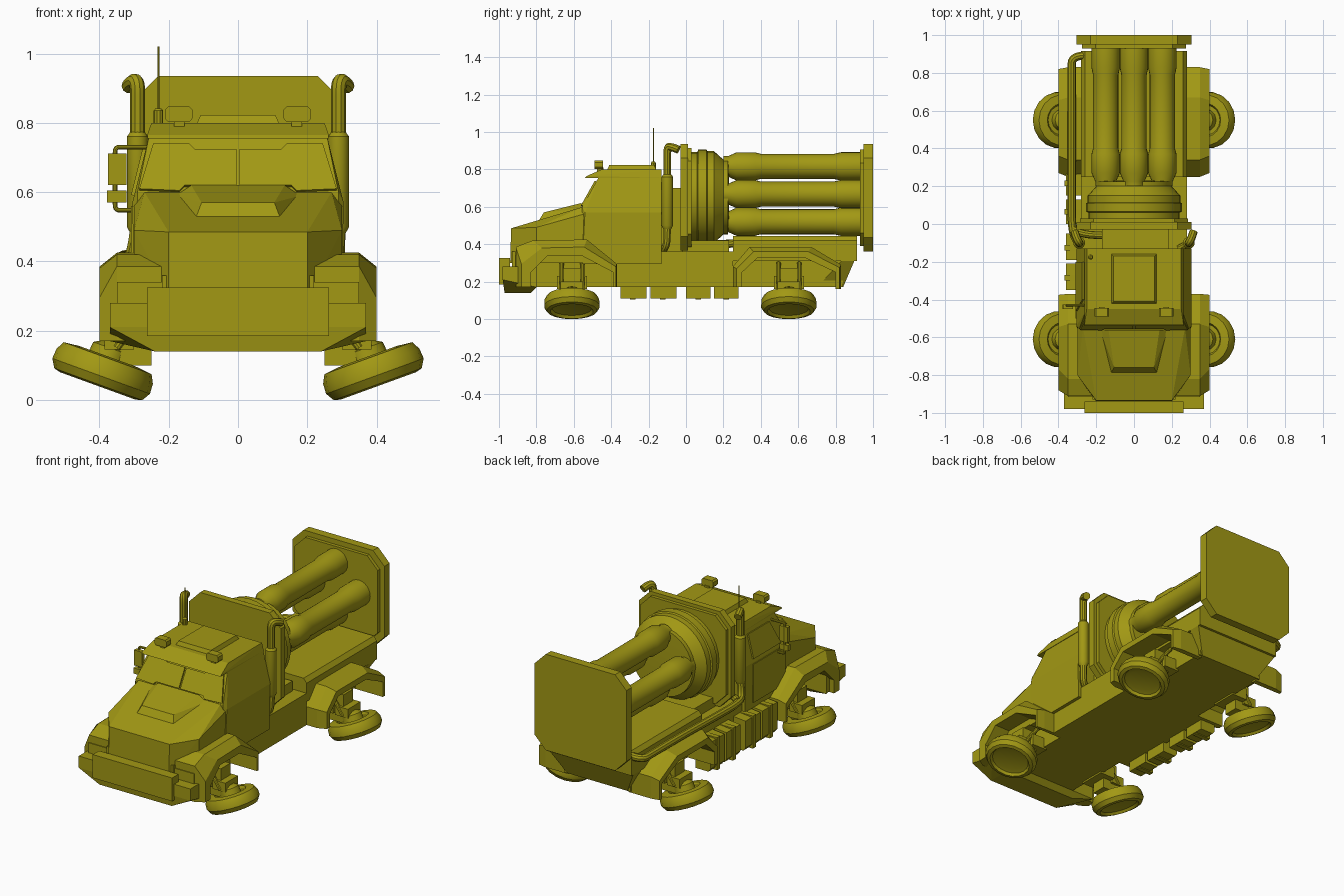
import bpy, bmesh, math
from mathutils import Matrix, Vector

cube = bpy.data.objects.get("Cube")
if cube:
    bpy.data.objects.remove(cube)

olive = bpy.data.materials.new("olive paint")
olive.use_nodes = True
olive.diffuse_color = (0.36, 0.315, 0.007, 1)
olive.node_tree.nodes["Principled BSDF"].inputs["Base Color"].default_value = olive.diffuse_color


def finish(name, bm, smooth=False):
    bmesh.ops.recalc_face_normals(bm, faces=bm.faces)
    mesh = bpy.data.meshes.new(name)
    bm.to_mesh(mesh)
    bm.free()
    if smooth:
        mesh.shade_smooth()
        mesh.set_sharp_from_angle(angle=math.radians(32))
    mesh.materials.append(olive)
    obj = bpy.data.objects.new(name, mesh)
    bpy.context.collection.objects.link(obj)
    return obj


def hull(name, points, mirror=True):
    """Convex solid around the points, optionally mirrored over x."""
    bm = bmesh.new()
    for x, y, z in points:
        bm.verts.new((x, y, z))
        if mirror:
            bm.verts.new((-x, y, z))
    result = bmesh.ops.convex_hull(bm, input=bm.verts)
    loose = set(result["geom_interior"] + result["geom_unused"])
    bmesh.ops.delete(bm, geom=[v for v in loose if isinstance(v, bmesh.types.BMVert)], context="VERTS")
    bmesh.ops.dissolve_limit(bm, angle_limit=math.radians(1), verts=bm.verts, edges=bm.edges)
    return finish(name, bm)


def box(name, xs, ys, zs):
    return hull(name, [(x, y, z) for x in xs for y in ys for z in zs], mirror=False)


def loft(name, rings, smooth=False):
    """Skin closed rings of equal length and cap both ends."""
    bm = bmesh.new()
    rows = [[bm.verts.new(p) for p in ring] for ring in rings]
    count = len(rows[0])
    for a, b in zip(rows, rows[1:]):
        for i in range(count):
            j = (i + 1) % count
            bm.faces.new((a[i], a[j], b[j], b[i]))
    bm.faces.new(rows[0])
    bm.faces.new(rows[-1])
    return finish(name, bm, smooth)


def lathe(name, profile, matrix, sides=24):
    """Spin (radius, height) pairs round the local z axis."""
    turns = [i * math.tau / sides for i in range(sides)]
    return loft(name, [[matrix @ Vector((r * math.cos(a), r * math.sin(a), h)) for a in turns]
                       for r, h in profile], True)


def tube(name, points, radius):
    curve = bpy.data.curves.new(name, "CURVE")
    curve.dimensions = "3D"
    curve.bevel_depth = radius
    curve.bevel_resolution = 3
    curve.use_fill_caps = True
    spline = curve.splines.new("NURBS")
    spline.points.add(len(points) - 1)
    for point, co in zip(spline.points, points):
        point.co = (*co, 1)
    spline.order_u = 3
    spline.use_endpoint_u = True
    spline.resolution_u = 6
    temp = bpy.data.objects.new(name + " path", curve)
    bpy.context.collection.objects.link(temp)
    bpy.context.view_layer.update()
    mesh = bpy.data.meshes.new_from_object(temp.evaluated_get(bpy.context.evaluated_depsgraph_get()))
    bpy.data.objects.remove(temp)
    bm = bmesh.new()
    bm.from_mesh(mesh)
    bpy.data.meshes.remove(mesh)
    return finish(name, bm, True)


def panel(name, ys, half, low, high, cut):
    """Upright plate with clipped corners."""
    return hull(name, [p for y in ys for p in (
        (half, y, low + cut), (half - cut, y, low), (half, y, high - cut), (half - cut, y, high))])


# Chassis, lower body and rear bed
box("chassis", (-.22, .22), (-.93, .84), (.17, .36))
box("lower_body", (-.28, .28), (-.37, .25), (.17, .36))
hull("rear_bed", [(.28, y, z) for y in (.25, .915) for z in (.31, .42)]
     + [(.26, y, .445) for y in (.25, .915)])
hull("rear_valance", [(.28, .83, .31), (.28, .9, .31), (.2, .84, .17), (.2, .7, .17)])

# Hood, cab and roof
hull("hood", [(.27, -.55, .6), (.3, -.55, .56), (.2, -.935, .485), (.2, -.94, .3),
              (.3, -.8, .49), (.3, -.8, .3), (.3, -.5, .3), (.27, -.5, .6)])
hull("hood_scoop", [(.18, -.56, .59), (.135, -.56, .62), (.105, -.76, .57),
                    (.12, -.785, .53), (.18, -.56, .52)])
hull("cab", [(.3, -.555, .295), (.3, -.13, .295), (.305, -.54, .57), (.305, -.13, .57),
             (.29, -.555, .6), (.255, -.46, .77), (.255, -.13, .77)])
hull("roof", [(.262, -.54, .755), (.262, -.53, .765), (.25, -.45, .8), (.25, -.13, .8),
              (.262, -.13, .755)])
hull("roof_hatch", [(.118, y, .8) for y in (-.42, -.16)] + [(.108, y, .823) for y in (-.41, -.17)])
box("cab_rear_box", (-.17, .185), (-.13, -.02), (.34, .7))


# Window panes as thin raised plates
def pane(name, outline, place, offset):
    base = [Vector(place(*p)) for p in outline]
    loft(name, [base, [p + Vector(offset) for p in base]])


for side, label in ((-1, "right"), (1, "left")):
    pane("windshield_" + label,
         [(.005, .615), (.155, .615), (.17, .6), (.285, .605), (.245, .735), (.14, .735), (.125, .72), (.005, .72)],
         lambda x, z: (side * x, -.555 + (z - .6) * .56, z), (0, -.008, .005))
pane("door_window", [(-.46, .59), (-.2, .59), (-.2, .73), (-.4, .73)],
     lambda y, z: (-.305 + (z - .57) * .25, y, z), (-.009, 0, .002))
pane("door_panel", [(-.5, .33), (-.2, .33), (-.2, .56), (-.5, .56)],
     lambda y, z: (-.3, y, z), (-.009, 0, 0))

# Bumper
hull("bumper", [(.37, -.98, .28), (.37, -.98, .21), (.24, -.97, .14), (.24, -.83, .14),
                (.37, -.8, .17), (.37, -.8, .28)])
box("bumper_plate", (-.263, .263), (-1, -.94), (.185, .325))
box("bumper_shelf", (-.35, .35), (-.915, -.8), (.26, .34))

# Fenders: arched bands whose outer edge tapers inward
front_arch = ([(-.91, .17), (-.91, .385), (-.82, .42), (-.53, .425), (-.37, .295), (-.37, .17)],
              [(-.88, .17), (-.88, .295), (-.77, .38), (-.545, .385), (-.375, .28), (-.375, .17)],
              [(-.39, .17), (-.39, .25), (-.56, .34), (-.74, .34), (-.83, .25), (-.83, .17)])
rear_arch = ([(.25, .17), (.25, .28), (.34, .385), (.67, .385), (.83, .29), (.83, .16)],
             [(.27, .17), (.27, .27), (.36, .36), (.655, .36), (.82, .275), (.82, .16)],
             [(.8, .16), (.8, .25), (.64, .325), (.38, .325), (.3, .25), (.3, .17)])

# Folded wheel with hub and suspension
tyre = [(.08, -.025), (.105, -.03), (.115, -.045), (.135, -.04), (.15, -.015), (.148, .015),
        (.135, .04), (.09, .045), (.08, .03)]

for side, label in ((-1, "right"), (1, "left")):
    for end, arch, mid in (("front", front_arch, -.61), ("rear", rear_arch, .55)):
        tag = f"{end}_{label}_"
        outer, edge, inner = arch
        loft(tag + "fender", [[(side * x, y, z) for y, z in rim + inner]
                              for x, rim in ((.2, outer), (.35, outer), (.4, edge))])
        tilt = Matrix.Translation((side * .39, mid, .083)) @ Matrix.Rotation(math.radians(-20 * side), 4, "Y")
        lathe(tag + "wheel", tyre, tilt, 18)
        lathe(tag + "hub", [(.06, .02), (.055, .07), (.03, .085)], tilt, 12)
        box(tag + "axle_mount", (side * .2, side * .3), (mid - .08, mid + .08), (.16, .23))
        box(tag + "knuckle", (side * .25, side * .345), (mid - .045, mid + .045), (.1, .27))
        box(tag + "arm", (side * .3, side * .385), (mid - .06, mid + .06), (.145, .2))
        for shift in (-.055, .055):
            tube(tag + "strut", [(side * .24, mid + shift, .3), (side * .35, mid + shift, .15)], .012)

# Turret drum between clipped plates
along = Matrix.Rotation(math.radians(-90), 4, "X")
box("turret_base", (-.2, .2), (-.02, .23), (.34, .42))
panel("turret_plate", (-.03, .01), .305, .365, .935, .075)
panel("turret_plate_step", (.01, .03), .285, .385, .915, .07)
lathe("turret_drum", [(.24, .02), (.24, .06), (.253, .065), (.253, .11), (.245, .115), (.245, .15),
                      (.2, .2), (.2, .225), (.1, .23)], Matrix.Translation((0, 0, .652)) @ along, 32)
panel("rear_plate_step", (.93, .96), .275, .39, .905, .07)
panel("rear_plate", (.95, 1), .305, .36, .935, .075)

# Four launch tubes in a cross
barrel = [(.055, .2), (.055, .225), (.075, .27), (.075, .37), (.067, .4), (.067, .79),
          (.076, .83), (.076, .945)]
for turn in range(4):
    angle = turn * math.pi / 2
    lathe("launch_tube", barrel,
          Matrix.Translation((.15 * math.cos(angle), 0, .668 + .148 * math.sin(angle))) @ along)

# Exhaust stacks
for side, label in ((-1, "right"), (1, "left")):
    x = side * .29
    lathe(label + "_muffler", [(.02, .48), (.031, .5), (.031, .76), (.02, .775)],
          Matrix.Translation((x, -.1, 0)), 16)
    tube(label + "_stack", [(x, -.1, .76), (x, -.1, .85), (x, -.1, .92),
                            (x + side * .015, -.075, .92), (x + side * .025, -.04, .905)], .022)
tube("left_downpipe", [(.29, -.1, .5), (.29, -.1, .42), (.28, -.11, .38), (.24, -.13, .36)], .02)
tube("right_long_pipe", [(-.29, -.1, .5), (-.3, -.1, .41), (-.33, -.03, .4), (-.33, .15, .4), (-.33, .5, .41),
                         (-.33, .8, .41), (-.33, .9, .41), (-.22, .89, .42)], .022)
tube("right_cross_pipe", [(-.16, -.06, .42), (-.28, -.06, .42), (-.32, -.03, .41)], .02)

# Storage boxes under the right side
for start, stop in ((-.35, -.21), (-.19, -.05), (0, .13), (.15, .28)):
    hull("storage_box", [(x, y, z) for y in (start, stop)
                         for x, z in ((-.26, .11), (-.345, .11), (-.36, .13), (-.36, .29), (-.26, .3))], False)
    box("storage_strap", (-.367, -.27), (start + .05, start + .08), (.105, .3))

# Door mirrors on a tubular bracket
tube("mirror_bracket", [(-.26, -.43, .73), (-.33, -.43, .73), (-.355, -.43, .73), (-.355, -.43, .7),
                        (-.355, -.43, .58), (-.355, -.43, .548), (-.33, -.43, .548), (-.3, -.43, .548)], .007)
box("upper_mirror", (-.375, -.322), (-.45, -.425), (.62, .712))
box("lower_mirror", (-.378, -.322), (-.45, -.425), (.57, .604))

# Roof lamps and antenna
for side in (-1, 1):
    hull("roof_lamp", [(side * x, y, z) for y in (-.49, -.445) for x, z in (
        (.132, .812), (.14, .803), (.202, .803), (.21, .812), (.21, .838), (.202, .847), (.14, .847), (.132, .838))],
         False)
    box("lamp_foot", (side * .155, side * .185), (-.475, -.44), (.775, .81))
lathe("antenna_base", [(.014, .79), (.014, .835), (.008, .842)], Matrix.Translation((-.23, -.175, 0)), 10)
lathe("antenna", [(.003, .83), (.003, 1.02)], Matrix.Translation((-.23, -.175, 0)), 6)
